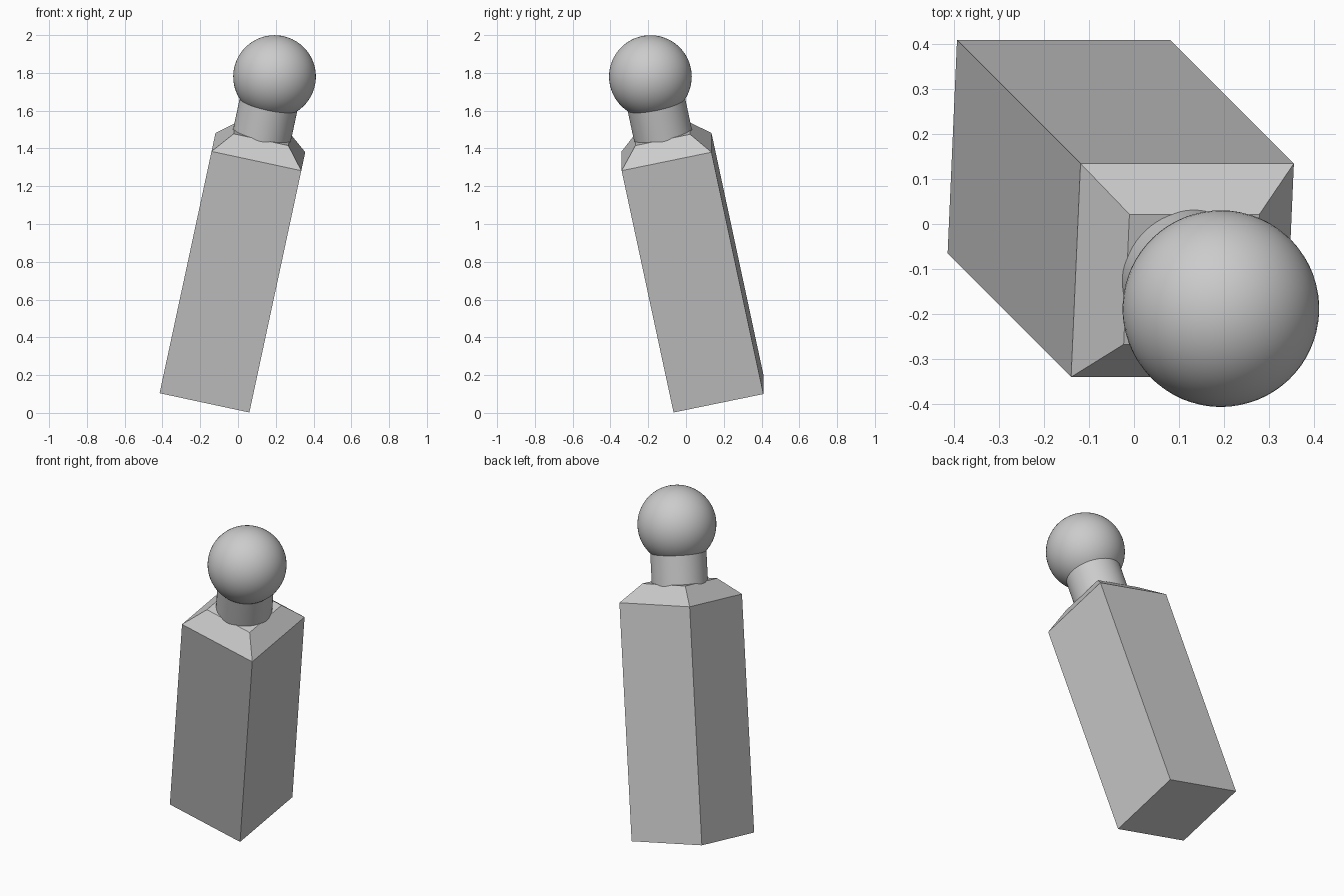
import bpy, bmesh
from mathutils import Matrix, Vector

cube = bpy.data.objects.get("Cube")
if cube:
    bpy.data.objects.remove(cube, do_unlink=True)

grey = bpy.data.materials.new("plain grey")
grey.use_nodes = True
color = (0.6, 0.6, 0.6, 1)
grey.diffuse_color = color
grey.node_tree.nodes["Principled BSDF"].inputs["Base Color"].default_value = color

# Leaning frame: origin at the centre of the post's base, local z along the post
up = Vector((0.2055, -0.2055, 0.9567)).normalized()
side = Vector((up.z, 0, -up.x)).normalized()
back = up.cross(side)
lean = Matrix((side, back, up)).transposed().to_4x4()
lean.translation = (-0.167, 0.172, 0.102)

SIDE, HEIGHT = 0.486, 1.338
TOP_SIDE, TOP = 0.296, 1.436
NECK_RADIUS, BALL_RADIUS, BALL_HEIGHT = 0.156, 0.219, 1.754


def add_part(name, bm, smooth=False):
    mesh = bpy.data.meshes.new(name)
    bm.to_mesh(mesh)
    bm.free()
    mesh.materials.append(grey)
    obj = bpy.data.objects.new(name, mesh)
    bpy.context.collection.objects.link(obj)
    obj.matrix_world = lean
    if smooth:
        bpy.ops.object.select_all(action="DESELECT")
        obj.select_set(True)
        bpy.context.view_layer.objects.active = obj
        bpy.ops.object.shade_smooth_by_angle()
    return obj


# Square post with a sloped shoulder
bm = bmesh.new()
bmesh.ops.create_cube(bm, size=1, matrix=Matrix.Translation((0, 0, HEIGHT / 2))
                      @ Matrix.Diagonal((SIDE, SIDE, HEIGHT, 1)))
top = max(bm.faces, key=lambda f: f.calc_center_median().z)
bmesh.ops.inset_region(bm, faces=[top], thickness=(SIDE - TOP_SIDE) / 2,
                       depth=0, use_even_offset=True)
bmesh.ops.translate(bm, verts=top.verts, vec=(0, 0, TOP - HEIGHT))
add_part("post", bm)

# Round neck, sunk into the shoulder and the ball
bm = bmesh.new()
neck_bottom, neck_top = HEIGHT + 0.02, BALL_HEIGHT - 0.06
bmesh.ops.create_cone(bm, cap_ends=True, segments=64, radius1=NECK_RADIUS,
                      radius2=NECK_RADIUS, depth=neck_top - neck_bottom,
                      matrix=Matrix.Translation((0, 0, (neck_top + neck_bottom) / 2)))
add_part("neck", bm, smooth=True)

# Ball on top
bm = bmesh.new()
bmesh.ops.create_uvsphere(bm, u_segments=64, v_segments=32, radius=BALL_RADIUS,
                          matrix=Matrix.Translation((0, 0, BALL_HEIGHT)))
add_part("ball", bm, smooth=True)
